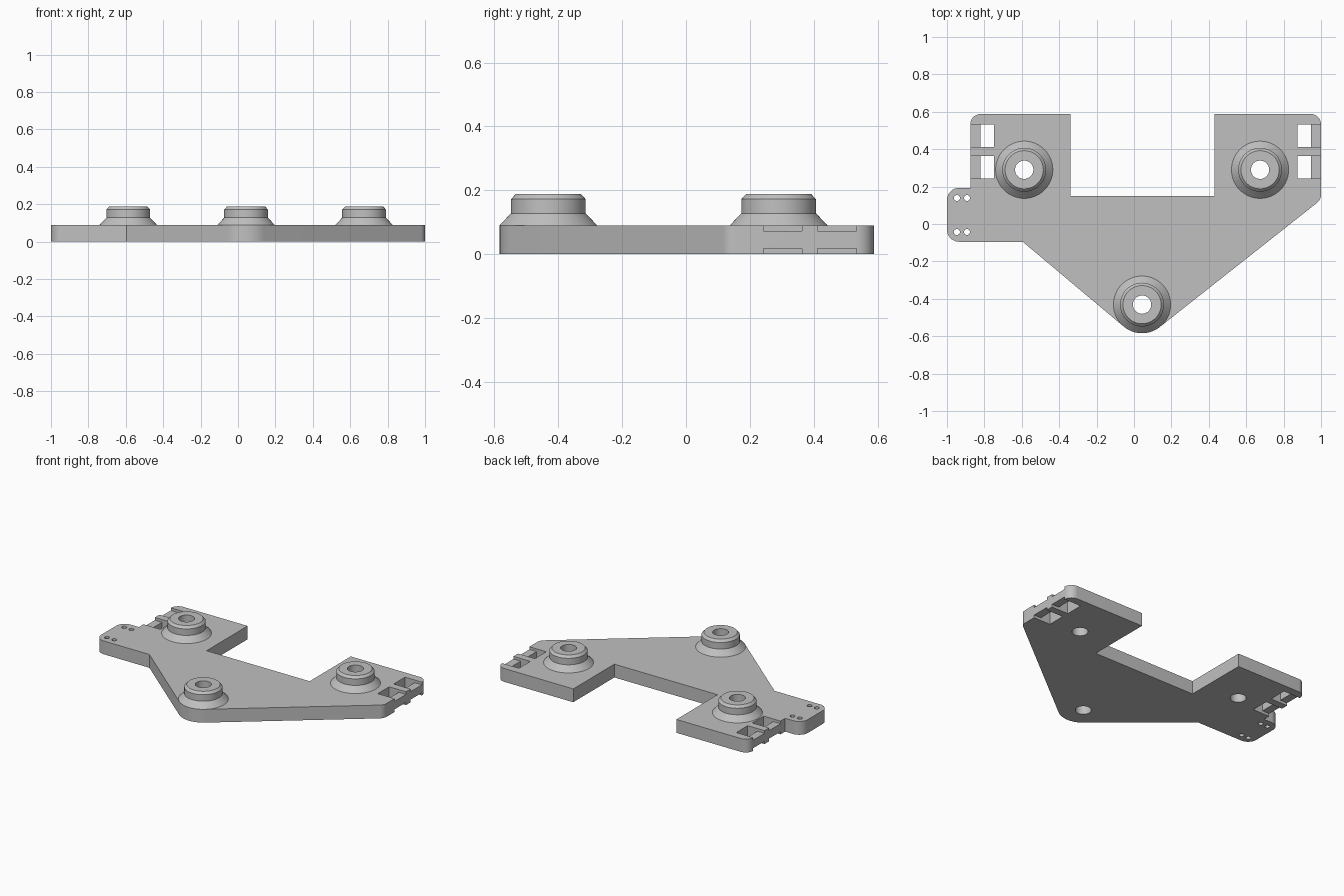
import bpy, bmesh, math
from mathutils import Vector

if "Cube" in bpy.data.objects:
    bpy.data.objects.remove(bpy.data.objects["Cube"], do_unlink=True)

THICK = 0.09
BORE = 0.049
SEGS = 64
BOSSES = {"left_boss": (0.674, 0.29), "right_boss": (-0.587, 0.29), "front_boss": (0.043, -0.431)}

grey = bpy.data.materials.new("plain_grey")
grey.use_nodes = True
grey.diffuse_color = (0.53, 0.53, 0.53, 1)
grey.node_tree.nodes["Principled BSDF"].inputs["Base Color"].default_value = grey.diffuse_color


def make_object(name, bm):
    bmesh.ops.recalc_face_normals(bm, faces=bm.faces)
    mesh = bpy.data.meshes.new(name)
    bm.to_mesh(mesh)
    bm.free()
    mesh.materials.append(grey)
    obj = bpy.data.objects.new(name, mesh)
    bpy.context.collection.objects.link(obj)
    return obj


def prism(bm, points, z0, z1):
    low = [bm.verts.new((x, y, z0)) for x, y in points]
    high = [bm.verts.new((x, y, z1)) for x, y in points]
    bm.faces.new(low[::-1])
    bm.faces.new(high)
    for i in range(len(low)):
        bm.faces.new((low[i - 1], low[i], high[i], high[i - 1]))


def box(bm, x0, x1, y0, y1, z0, z1):
    prism(bm, [(x0, y0), (x1, y0), (x1, y1), (x0, y1)], z0, z1)


def circle(cx, cy, r, n):
    return [(cx + r * math.cos(2 * math.pi * i / n), cy + r * math.sin(2 * math.pi * i / n))
            for i in range(n)]


def rounded(corners, steps=14):
    """Replace each corner (x, y, radius) by a tangent arc."""
    out = []
    for i, (x, y, r) in enumerate(corners):
        p = Vector((x, y))
        if r == 0:
            out.append(p)
            continue
        a = (Vector(corners[i - 1][:2]) - p).normalized()
        b = (Vector(corners[(i + 1) % len(corners)][:2]) - p).normalized()
        half = math.acos(a.dot(b)) / 2
        centre = p + (a + b).normalized() * r / math.sin(half)
        start = p + a * r / math.tan(half) - centre
        first = math.atan2(start.y, start.x)
        sweep = math.pi - 2 * half
        for k in range(steps + 1):
            t = first + sweep * k / steps
            out.append(centre + r * Vector((math.cos(t), math.sin(t))))
    return out


def smooth(obj):
    bpy.ops.object.select_all(action="DESELECT")
    obj.select_set(True)
    bpy.context.view_layer.objects.active = obj
    bpy.ops.object.shade_smooth_by_angle(angle=math.radians(25))


# Plate outline, counter-clockwise from the side tab
outline = rounded([
    (-1, -0.095, 0.065), (-0.595, -0.095, 0), (0.04, -0.628, 0.155), (1, 0.13, 0.055),
    (1, 0.588, 0.055), (0.43, 0.588, 0), (0.43, 0.15, 0), (-0.34, 0.15, 0),
    (-0.34, 0.588, 0), (-0.875, 0.588, 0.055), (-0.875, 0.193, 0), (-1, 0.193, 0.065)])
bm = bmesh.new()
prism(bm, outline, 0, THICK)
plate = make_object("base_plate", bm)

# Through holes: boss bores, tab screw holes, strap windows; then strap notches
holes, notches = bmesh.new(), bmesh.new()
for cx, cy in BOSSES.values():
    prism(holes, circle(cx, cy, BORE, SEGS), -0.1, 0.3)
for x in (-0.947, -0.893):
    for y in (-0.043, 0.139):
        prism(holes, circle(x, y, 0.016, 24), -0.1, 0.3)
for edge, side in ((1, 1), (-0.875, -1)):
    for y0, y1 in ((0.242, 0.363), (0.412, 0.533)):
        x0, x1 = sorted((edge - side * 0.126, edge - side * 0.054))
        box(holes, x0, x1, y0, y1, -0.1, 0.3)
        x0, x1 = sorted((edge - side * 0.07, edge + side * 0.05))
        box(notches, x0, x1, y0, y1, -0.1, 0.018)
        box(notches, x0, x1, y0, y1, THICK - 0.018, 0.2)

cutters = [make_object("hole_cutter", holes), make_object("notch_cutter", notches)]
for cutter in cutters:
    cutter.hide_render = True
    mod = plate.modifiers.new(cutter.name, "BOOLEAN")
    mod.operation, mod.solver, mod.object = "DIFFERENCE", "EXACT", cutter
bpy.context.view_layer.update()
cut_mesh = bpy.data.meshes.new_from_object(plate.evaluated_get(bpy.context.evaluated_depsgraph_get()))
plate.modifiers.clear()
plate.data = cut_mesh
for cutter in cutters:
    bpy.data.objects.remove(cutter, do_unlink=True)
smooth(plate)

# Turned bosses: flared foot, collar, chamfered rim and bore
profile = [(0.153, THICK), (0.117, 0.128), (0.117, 0.172), (0.102, 0.188),
           (BORE, 0.188), (BORE, THICK)]
for name, (cx, cy) in BOSSES.items():
    bm = bmesh.new()
    rings = [[bm.verts.new((x, y, z)) for x, y in circle(cx, cy, r, SEGS)] for r, z in profile]
    for low, high in zip(rings, rings[1:]):
        for i in range(SEGS):
            bm.faces.new((low[i - 1], low[i], high[i], high[i - 1]))
    smooth(make_object(name, bm))
